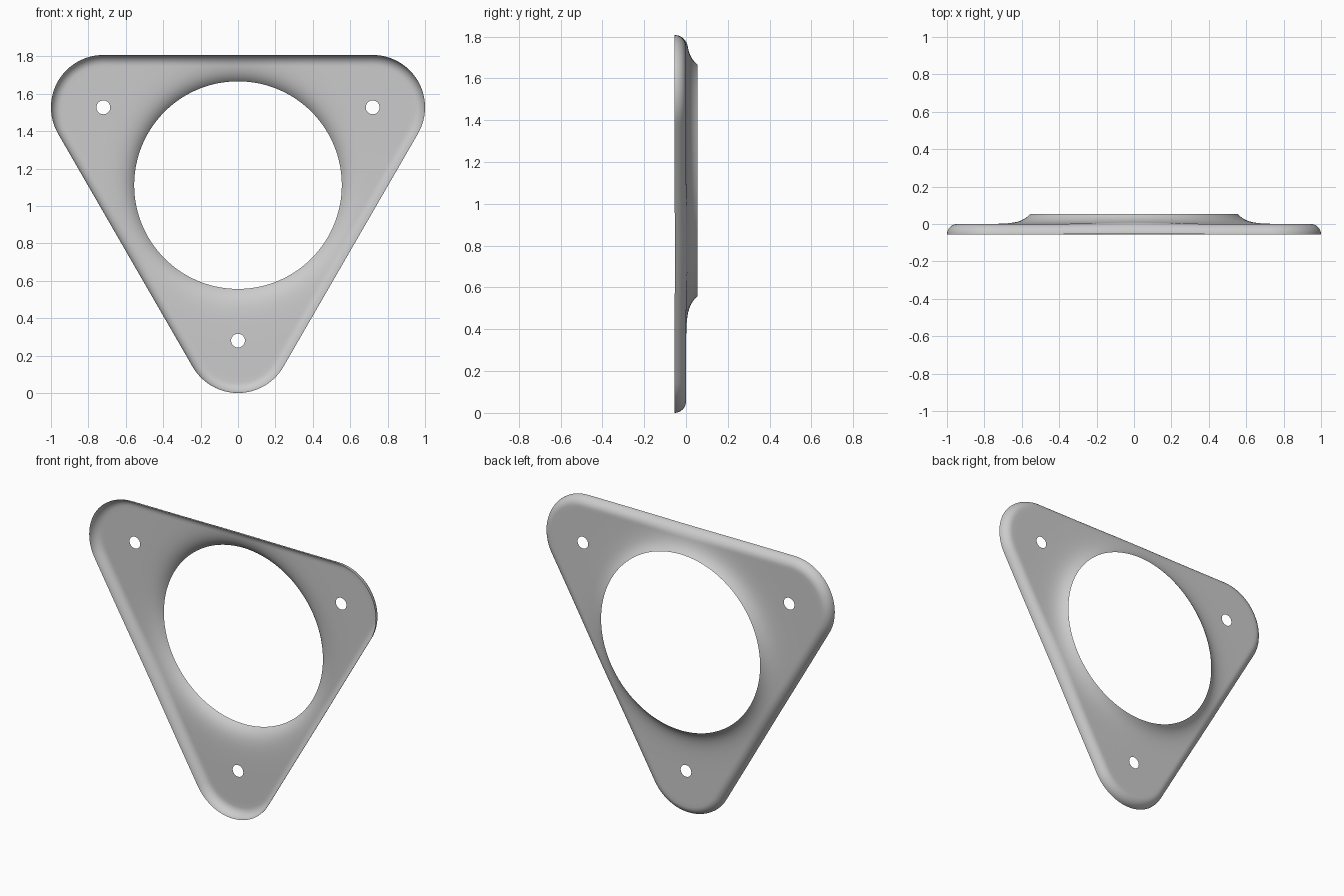
import bpy, bmesh, math
from mathutils import Vector

if "Cube" in bpy.data.objects:
    bpy.data.objects.remove(bpy.data.objects["Cube"], do_unlink=True)

CORNER_DIST = 0.8314    # plate centre to corner centre
CORNER_R = 0.28         # outer corner radius
RIM = 0.055             # rolled rim radius
HOLE_R = 0.555          # central opening
FLARE = 0.054           # height of the flared lip
SCREW_R = 0.037
CENTRE = Vector((0, 0, CORNER_DIST + CORNER_R))

metal = bpy.data.materials.new("grey_metal")
metal.use_nodes = True
grey = (0.6, 0.6, 0.6, 1)
metal.diffuse_color = grey
metal.node_tree.nodes["Principled BSDF"].inputs["Base Color"].default_value = grey


def direction(a):
    return Vector((math.cos(a), 0, math.sin(a)))


def flare(r):
    """Lip height, fading away from the opening."""
    return FLARE * math.exp((HOLE_R - r) / 0.046) if r < 0.8 else 0


# Rounded triangle as base points with outward normals
angles = [math.radians(a) for a in (-90, 30, 150)]
corners = [direction(a) * CORNER_DIST for a in angles]
outline = []
ARC, SIDE = 24, 40
for i, a in enumerate(angles):
    for k in range(ARC):
        outline.append((corners[i], direction(a + math.radians(120 * k / ARC - 60))))
    for k in range(SIDE):
        base = corners[i].lerp(corners[(i + 1) % 3], k / SIDE)
        outline.append((base, direction(a + math.radians(60))))

# Sheet: flared lip, flat web, then rolled rim
bm = bmesh.new()
RINGS, ROLL = 24, 8
columns = []
for base, normal in outline:
    inner = base + normal * (CORNER_R - RIM)
    start = inner.normalized() * HOLE_R
    points = [start.lerp(inner, (k / RINGS) ** 1.4) for k in range(RINGS + 1)]
    for k in range(1, ROLL + 1):
        t = math.pi / 2 * k / ROLL
        points.append(inner + normal * RIM * math.sin(t)
                      - Vector((0, RIM * (1 - math.cos(t)), 0)))
    column = []
    for p in points:
        lift = flare(math.hypot(p.x, p.z))
        column.append(bm.verts.new(p + CENTRE + Vector((0, lift, 0))))
    columns.append(column)
for i, col in enumerate(columns):
    nxt = columns[(i + 1) % len(columns)]
    for k in range(len(col) - 1):
        bm.faces.new((col[k], col[k + 1], nxt[k + 1], nxt[k]))

# Screw holes: open the web and refill around a circle
for corner in corners:
    c = corner + CENTRE
    cut = [f for f in bm.faces if any((v.co - c).length < 0.065 for v in f.verts)]
    bmesh.ops.delete(bm, geom=cut, context='FACES')
    loop = [e for e in bm.edges if e.is_boundary
            and all((v.co - c).length < 0.18 for v in e.verts)]
    ring = [bm.verts.new(c + direction(math.tau * k / 32) * SCREW_R) for k in range(32)]
    loop += [bm.edges.new((ring[k - 1], ring[k])) for k in range(32)]
    bmesh.ops.triangle_fill(bm, edges=loop, use_beauty=True, normal=(0, -1, 0))

bmesh.ops.recalc_face_normals(bm, faces=bm.faces[:])
if sum(f.normal.y * f.calc_area() for f in bm.faces) > 0:
    bmesh.ops.reverse_faces(bm, faces=bm.faces[:])

mesh = bpy.data.meshes.new("triangular_plate")
bm.to_mesh(mesh)
bm.free()
mesh.materials.append(metal)
plate = bpy.data.objects.new("triangular_plate", mesh)
bpy.context.collection.objects.link(plate)
bpy.context.view_layer.objects.active = plate
plate.select_set(True)
bpy.ops.object.shade_smooth_by_angle(angle=math.radians(40))
